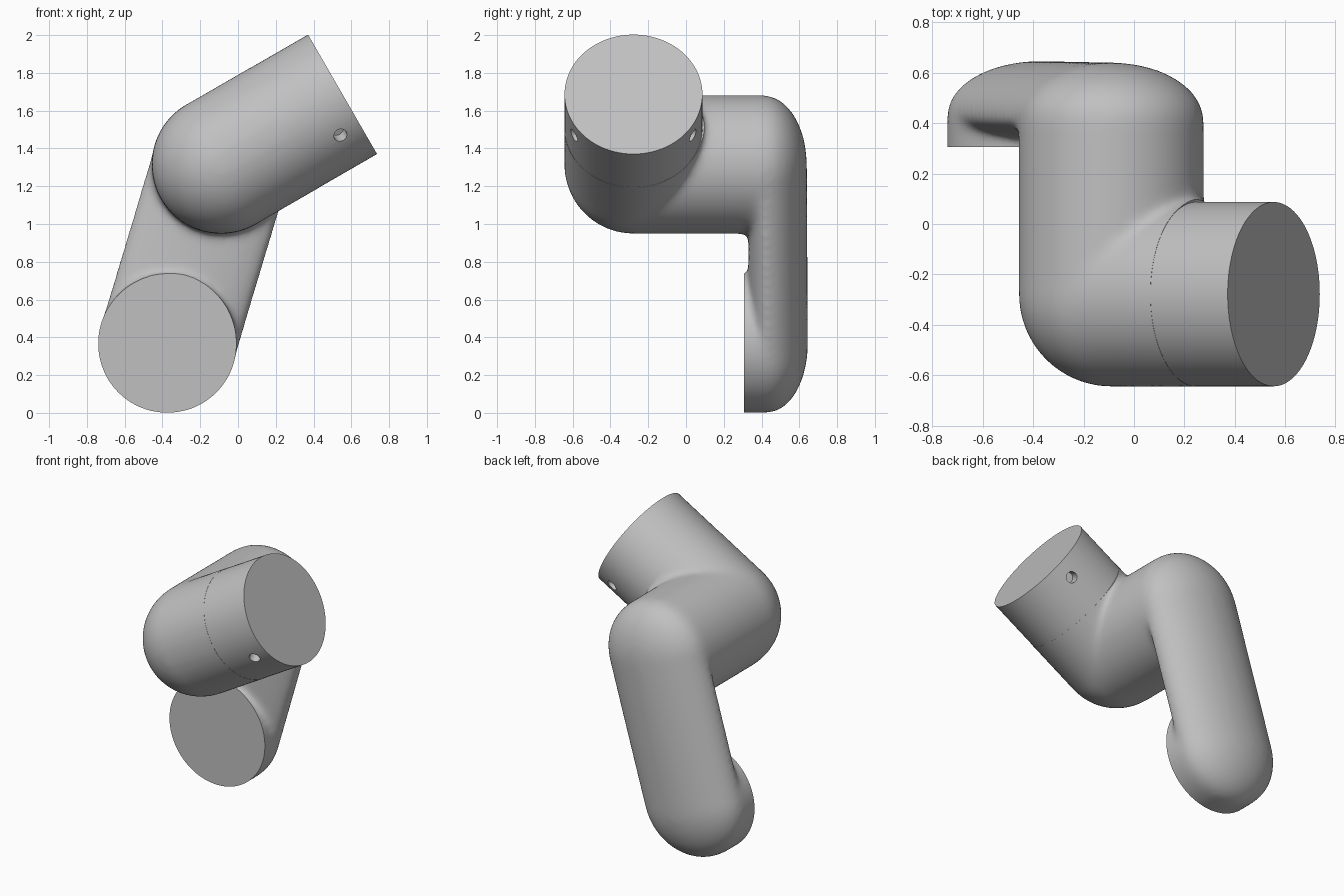
import bpy, bmesh, math
from mathutils import Vector, Matrix

if "Cube" in bpy.data.objects:
    bpy.data.objects.remove(bpy.data.objects["Cube"], do_unlink=True)

R = 0.367                                   # tube radius
LOWER = Vector((-0.374, 0, R))              # lower joint axis (along y)
UPPER = Vector((-0.09, 0, 1.315))           # upper joint axis (along y)
ELBOW = Vector((-0.09, -0.278, 1.315))      # where the tube turns
TILT = Vector((math.cos(math.pi / 6), 0, math.sin(math.pi / 6)))
SEAM, END = 0.39, 0.743                     # collar start and end along TILT

grey = bpy.data.materials.new("satin_grey")
grey.use_nodes = True
colour = (0.53, 0.53, 0.53, 1)
grey.diffuse_color = colour
grey.node_tree.nodes["Principled BSDF"].inputs["Base Color"].default_value = colour


def add_tube(bm, start, end, radius, sides=96):
    axis = end - start
    turn = axis.to_track_quat('Z', 'Y').to_matrix().to_4x4()
    bmesh.ops.create_cone(bm, cap_ends=True, segments=sides, radius1=radius,
                          radius2=radius, depth=axis.length,
                          matrix=Matrix.Translation((start + end) / 2) @ turn)


def add_link(bm, ends, sides=72, steps=9):
    """Hull of two lens-shaped discs: (centre, widest y, front depth, back depth)."""
    verts = []
    for centre, mid, front, back in ends:
        for i in range(-steps, steps + 1):
            a = i / steps * math.pi / 2
            y = mid + math.sin(a) * (back if a > 0 else front)
            r = max(R * math.cos(a), 0.001)
            for j in range(sides):
                b = j / sides * math.tau
                verts.append(bm.verts.new((centre.x + r * math.cos(b), y,
                                           centre.z + r * math.sin(b))))
    hull = bmesh.ops.convex_hull(bm, input=verts)
    unused = {v for v in hull["geom_interior"] if isinstance(v, bmesh.types.BMVert)}
    bmesh.ops.delete(bm, geom=list(unused), context='VERTS')


def make_object(name, bm):
    mesh = bpy.data.meshes.new(name)
    bm.to_mesh(mesh)
    bm.free()
    obj = bpy.data.objects.new(name, mesh)
    bpy.context.collection.objects.link(obj)
    mesh.materials.append(grey)
    return obj


def select(obj):
    bpy.ops.object.select_all(action='DESELECT')
    obj.select_set(True)
    bpy.context.view_layer.objects.active = obj


def apply_all(obj):
    select(obj)
    for mod in list(obj.modifiers):
        bpy.ops.object.modifier_apply(modifier=mod.name)


def cut_flat(bm, point, normal, keep_near):
    """Slice off the part beyond a plane and close it with a flat face."""
    faces = [f for f in bm.faces if keep_near(f.calc_center_median())]
    edges = {e for f in faces for e in f.edges}
    verts = {v for f in faces for v in f.verts}
    bmesh.ops.bisect_plane(bm, geom=faces + list(edges) + list(verts), plane_co=point,
                           plane_no=normal, clear_outer=True)
    rim = [e for e in bm.edges if e.is_boundary]
    bmesh.ops.holes_fill(bm, edges=rim, sides=0)


# Arm body: tubes, elbow ball and flattened link blended into one casting
bm = bmesh.new()
add_link(bm, [(LOWER, 0.43, 0.10, 0.216), (UPPER, 0.41, 0.08, 0.23)])
add_tube(bm, LOWER + Vector((0, 0.15, 0)), LOWER + Vector((0, 0.43, 0)), R)
add_tube(bm, ELBOW, UPPER + Vector((0, 0.41, 0)), R)
add_tube(bm, ELBOW, ELBOW + TILT * 0.6, R)
bmesh.ops.create_uvsphere(bm, u_segments=96, v_segments=48, radius=R,
                          matrix=Matrix.Translation(ELBOW))
bmesh.ops.recalc_face_normals(bm, faces=bm.faces)
body = make_object("arm_body", bm)
blend = body.modifiers.new("blend", 'REMESH')
blend.mode = 'VOXEL'
blend.voxel_size = 0.016
fillet = body.modifiers.new("fillet", 'SMOOTH')
fillet.factor = 0.5
fillet.iterations = 25
apply_all(body)

# Flat joint faces on the body
bm = bmesh.new()
bm.from_mesh(body.data)
cut_flat(bm, Vector((0, 0.306, 0)), Vector((0, -1, 0)),
         lambda p: math.hypot(p.x - LOWER.x, p.z - LOWER.z) < 0.45)
cut_flat(bm, ELBOW + TILT * SEAM, TILT, lambda p: True)
bm.to_mesh(body.data)
bm.free()

# End collar
bm = bmesh.new()
add_tube(bm, ELBOW + TILT * SEAM, ELBOW + TILT * END, R - 0.002)
collar = make_object("end_collar", bm)

# Two screw holes, mirrored across the collar
bm = bmesh.new()
hole_centre = ELBOW + TILT * 0.625
up = Vector((-TILT.z, 0, TILT.x))
for side in (-1, 1):
    out = Vector((0, side, 0)) * math.cos(math.pi / 6) - up * 0.5
    add_tube(bm, hole_centre + out * 0.29, hole_centre + out * 0.45, 0.036, 24)
cutter = make_object("screw_hole_cutter", bm)
cutter.hide_render = True
holes = collar.modifiers.new("holes", 'BOOLEAN')
holes.operation = 'DIFFERENCE'
holes.solver = 'EXACT'
holes.object = cutter
apply_all(collar)
bpy.data.objects.remove(cutter, do_unlink=True)

# Smooth shading with crisp rims
for obj in (body, collar):
    select(obj)
    bpy.ops.object.shade_smooth_by_angle(angle=math.radians(35))
